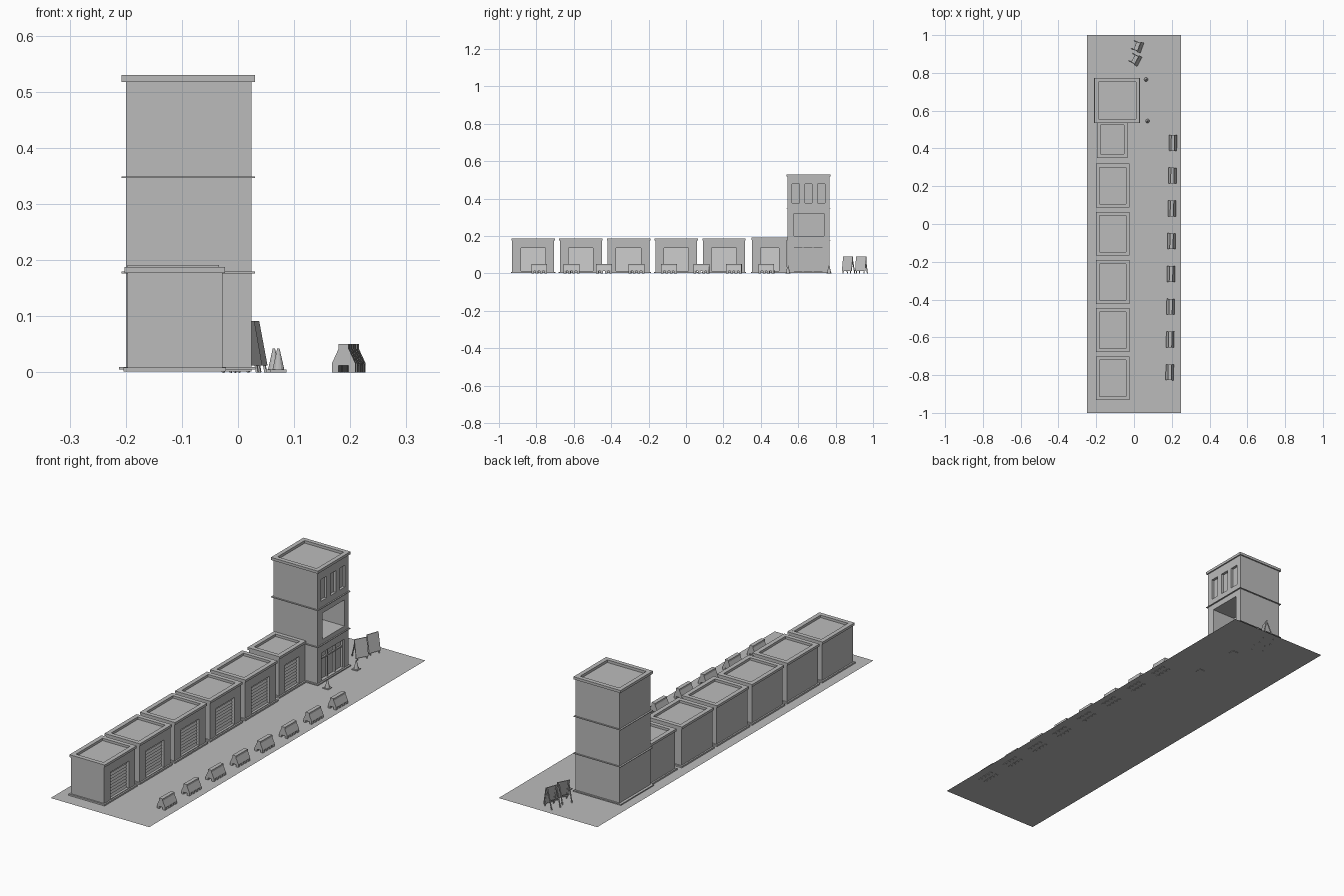
import bpy, bmesh, math
from mathutils import Matrix, Vector

if "Cube" in bpy.data.objects:
    bpy.data.objects.remove(bpy.data.objects["Cube"])

grey = bpy.data.materials.new("plain grey")
grey.diffuse_color = (0.5, 0.5, 0.5, 1)
grey.use_nodes = True
grey.node_tree.nodes["Principled BSDF"].inputs["Base Color"].default_value = grey.diffuse_color


def finish(name, bm):
    bmesh.ops.recalc_face_normals(bm, faces=bm.faces)
    me = bpy.data.meshes.new(name)
    bm.to_mesh(me)
    bm.free()
    me.materials.append(grey)
    ob = bpy.data.objects.new(name, me)
    bpy.context.collection.objects.link(ob)
    return ob


def add_box(bm, x0, x1, y0, y1, z0, z1):
    m = Matrix.Translation(((x0 + x1) / 2, (y0 + y1) / 2, (z0 + z1) / 2)) @ \
        Matrix.Diagonal((x1 - x0, y1 - y0, z1 - z0, 1))
    bmesh.ops.create_cube(bm, size=1, matrix=m)


def boxes(name, *dims):
    bm = bmesh.new()
    for d in dims:
        add_box(bm, *d)
    return finish(name, bm)


def cut(ob, *dims):
    """Cut box-shaped recesses, then remove the cutter."""
    cutter = boxes("cutter", *dims)
    cutter.hide_render = True
    mod = ob.modifiers.new("recess", 'BOOLEAN')
    mod.operation = 'DIFFERENCE'
    mod.solver = 'EXACT'
    mod.object = cutter
    bpy.context.view_layer.objects.active = ob
    bpy.ops.object.modifier_apply(modifier=mod.name)
    bpy.data.objects.remove(cutter)


def beam(bm, a, b, t):
    """Square bar from a to b."""
    a, b = Vector(a), Vector(b)
    d = b - a
    m = Matrix.Translation((a + b) / 2) @ d.to_track_quat('Z', 'Y').to_matrix().to_4x4() @ \
        Matrix.Diagonal((t, t, d.length, 1))
    bmesh.ops.create_cube(bm, size=1, matrix=m)


def prism(bm, profile, y0, y1):
    """Extrude an x-z profile along y."""
    f = bm.faces.new([bm.verts.new((x, y0, z)) for x, z in profile])
    r = bmesh.ops.extrude_face_region(bm, geom=[f])
    vs = [v for v in r["geom"] if isinstance(v, bmesh.types.BMVert)]
    bmesh.ops.translate(bm, verts=vs, vec=(0, y1 - y0, 0))


def parapet(name, x0, x1, y0, y1, z0, z1, w):
    boxes(name, (x0, x1, y0, y0 + w, z0, z1), (x0, x1, y1 - w, y1, z0, z1),
          (x0, x0 + w, y0 + w, y1 - w, z0, z1), (x1 - w, x1, y0 + w, y1 - w, z0, z1))


# ground sheet
bm = bmesh.new()
bmesh.ops.create_grid(bm, x_segments=1, y_segments=1, size=1,
                      matrix=Matrix.Translation((0, 0, 0.002)) @ Matrix.Diagonal((0.25, 1, 1, 1)))
finish("ground_sheet", bm)


# row of garages with roller doors
def garage(y0, y1, x0, x1, top, half):
    c, zr = (y0 + y1) / 2, top - 0.011
    body = boxes("garage_body", (x0, x1, y0, y1, 0.002, zr))
    cut(body, (x1 - 0.02, x1 + 0.05, c - half, c + half, 0.012, 0.135))
    parapet("garage_parapet", x0 - 0.005, x1 + 0.005, y0 - 0.004, y1 + 0.004, zr, top, 0.02)
    boxes("garage_plinth", (x0 - 0.007, x1 + 0.007, y0 - 0.007, y1 + 0.007, 0.002, 0.009))
    bm = bmesh.new()
    n = 9
    for i in range(n):
        z = 0.012 + i * 0.123 / n
        prism(bm, [(x1 - 0.021, z), (x1 - 0.011, z), (x1 - 0.016, z + 0.123 / n),
                   (x1 - 0.021, z + 0.123 / n)], c - half, c + half)
    finish("roller_door", bm)


for i in range(5):
    yc = -0.817 + 0.255 * i
    garage(yc - 0.112, yc + 0.112, -0.197, -0.028, 0.188, 0.066)
garage(0.354, 0.54, -0.192, -0.039, 0.191, 0.05)

# tower
X0, X1, Y0, Y1 = -0.2, 0.024, 0.542, 0.766
tower = boxes("tower_body", (X0, X1, Y0, Y1, 0.002, 0.518))
windows = [(X1 - 0.012, 0.1, y - 0.02, y + 0.02, 0.378, 0.478) for y in (0.588, 0.655, 0.722)]
cut(tower, (X1 - 0.12, 0.1, 0.578, 0.737, 0.2, 0.32),
    (X1 - 0.015, 0.1, 0.572, 0.737, 0.012, 0.14), *windows)
for z in (0.178, 0.348):
    boxes("tower_band", (X0 - 0.008, X1 + 0.006, Y0 - 0.006, Y1 + 0.006, z - 0.0015, z + 0.0015))
parapet("tower_parapet", X0 - 0.008, X1 + 0.006, Y0 - 0.006, Y1 + 0.006, 0.518, 0.53, 0.02)
boxes("tower_plinth", (X0 - 0.012, X1 + 0.007, Y0 - 0.008, Y1 + 0.008, 0.005, 0.01))
# entrance frame and window bars
boxes("entrance_frame",
      *[(X1 - 0.015, X1 - 0.007, y - 0.003, y + 0.003, 0.012, 0.14) for y in (0.575, 0.625, 0.68, 0.734)],
      (X1 - 0.015, X1 - 0.008, 0.572, 0.737, 0.105, 0.111))

# road barriers
PROFILE = [(-0.021, 0.012), (0.021, 0.012), (0.021, 0.016), (0.009, 0.042),
           (0.009, 0.051), (-0.009, 0.051), (-0.009, 0.042), (-0.021, 0.016)]
for i in range(8):
    bm = bmesh.new()
    prism(bm, PROFILE, -0.042, 0.042)
    for k in range(4):
        y = -0.042 + k * 0.0235
        for s in (-1, 1):
            add_box(bm, *sorted((s * 0.009, s * 0.021)), y, y + 0.0135, 0, 0.012)
    ob = finish("road_barrier", bm)
    ob.location = (0.189 + 0.0024 * i, -0.785 + 0.1735 * i, 0)
    ob.rotation_euler.z = math.radians(-1)

# traffic cones
for x, y in ((0.072, 0.545), (0.064, 0.765)):
    bm = bmesh.new()
    add_box(bm, -0.014, 0.014, -0.014, 0.014, 0, 0.005)
    bmesh.ops.create_cone(bm, cap_ends=True, segments=12, radius1=0.0105, radius2=0.002,
                          depth=0.038, matrix=Matrix.Translation((0, 0, 0.024)))
    ob = finish("traffic_cone", bm)
    ob.location = (x, y, 0)

# folding sign boards
for x, y, a in ((0.024, 0.938, -20), (0.012, 0.868, -28)):
    bm = bmesh.new()
    prism(bm, [(0.0, 0.092), (0.004, 0.092), (0.02, 0.012), (0.016, 0.012)], -0.029, 0.029)
    for s in (-0.022, 0.022):
        beam(bm, (0.002, s, 0.088), (0.019, s, 0), 0.004)
        beam(bm, (0, s, 0.088), (-0.032, s, 0), 0.004)
    beam(bm, (-0.018, -0.022, 0.038), (-0.018, 0.022, 0.038), 0.003)
    ob = finish("sign_board", bm)
    ob.location = (x, y, 0)
    ob.rotation_euler.z = math.radians(a)
